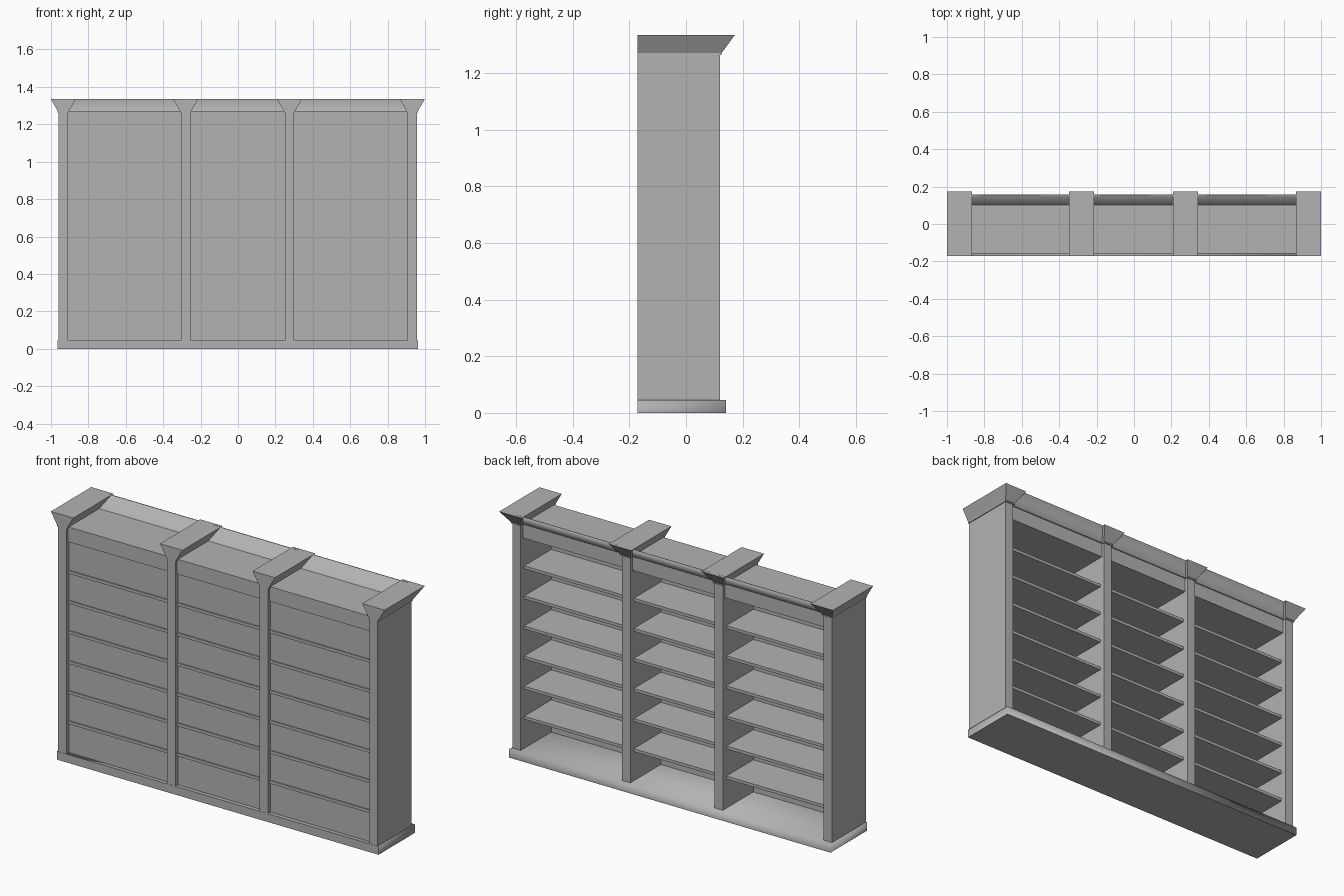
import bpy

if "Cube" in bpy.data.objects:
    bpy.data.objects.remove(bpy.data.objects["Cube"])

POSTS = [-0.934, -0.28, 0.275, 0.932]     # post centres along x
BACK = -0.172                              # plane of the closed side
TOP = 1.335

# Darker grey finish
finish = bpy.data.materials.new("grey_finish")
finish.diffuse_color = (0.45, 0.45, 0.45, 1)
finish.use_nodes = True
finish.node_tree.nodes["Principled BSDF"].inputs["Base Color"].default_value = finish.diffuse_color


def mesh_object(name, verts, faces):
    me = bpy.data.meshes.new(name)
    me.from_pydata(verts, [], faces)
    me.update()
    me.materials.append(finish)
    ob = bpy.data.objects.new(name, me)
    bpy.context.collection.objects.link(ob)
    return ob


def frustum(name, lower, upper, z0, z1):
    """Solid between two rectangles (x0, x1, y0, y1) at heights z0 and z1.
    Faces: 0 bottom, 1 top, 2 -y, 3 +x, 4 +y, 5 -x."""
    verts = []
    for (x0, x1, y0, y1), z in ((lower, z0), (upper, z1)):
        verts += [(x0, y0, z), (x1, y0, z), (x1, y1, z), (x0, y1, z)]
    faces = [(3, 2, 1, 0), (4, 5, 6, 7)]
    faces += [(i, (i + 1) % 4, (i + 1) % 4 + 4, i + 4) for i in range(4)]
    return mesh_object(name, verts, faces)


def box(name, x0, x1, y0, y1, z0, z1):
    return frustum(name, (x0, x1, y0, y1), (x0, x1, y0, y1), z0, z1)


def soften(ob, crisp_faces):
    """Smooth shading, keeping the edges round the given faces sharp."""
    me = ob.data
    me.shade_smooth()
    crisp = {k for i in crisp_faces for k in me.polygons[i].edge_keys}
    for e in me.edges:
        e.use_edge_sharp = e.key in crisp


# Plinth under the whole case
soften(box("plinth", -0.965, 0.963, BACK, 0.141, 0, 0.045), (0, 2))

# Uprights with flared capitals, flat on the closed side
for i, x in enumerate(POSTS, 1):
    box(f"upright_{i}", x - 0.025, x + 0.025, BACK + 0.001, 0.12, 0.045, 1.265)
    low = (x - 0.03, x + 0.03, BACK, 0.126)
    box(f"capital_lip_{i}", *low, 1.264, 1.271)
    frustum(f"capital_{i}", low, (x - 0.067, x + 0.067, BACK, 0.173), 1.271, TOP)

# Three bays of back panel, closed header, cornice and shelves
for i, (a, b) in enumerate(zip(POSTS, POSTS[1:]), 1):
    x0, x1 = a + 0.022, b - 0.022
    box(f"back_panel_{i}", x0, x1, -0.15, -0.142, 0.045, 1.20)
    box(f"header_{i}", x0, x1, -0.158, 0.102, 1.19, 1.271)
    # sloping cornice board
    cornice = frustum(f"cornice_{i}", (x0, x1, 0.10, 0.108),
                      (x0, x1, 0.153, 0.158), 1.268, TOP)
    soften(cornice, (0, 3, 5))
    for s in range(1, 7):
        z = 0.048 + 0.163 * s
        box(f"shelf_{i}_{s}", x0, x1, -0.157, 0.09, z - 0.008, z + 0.008)
